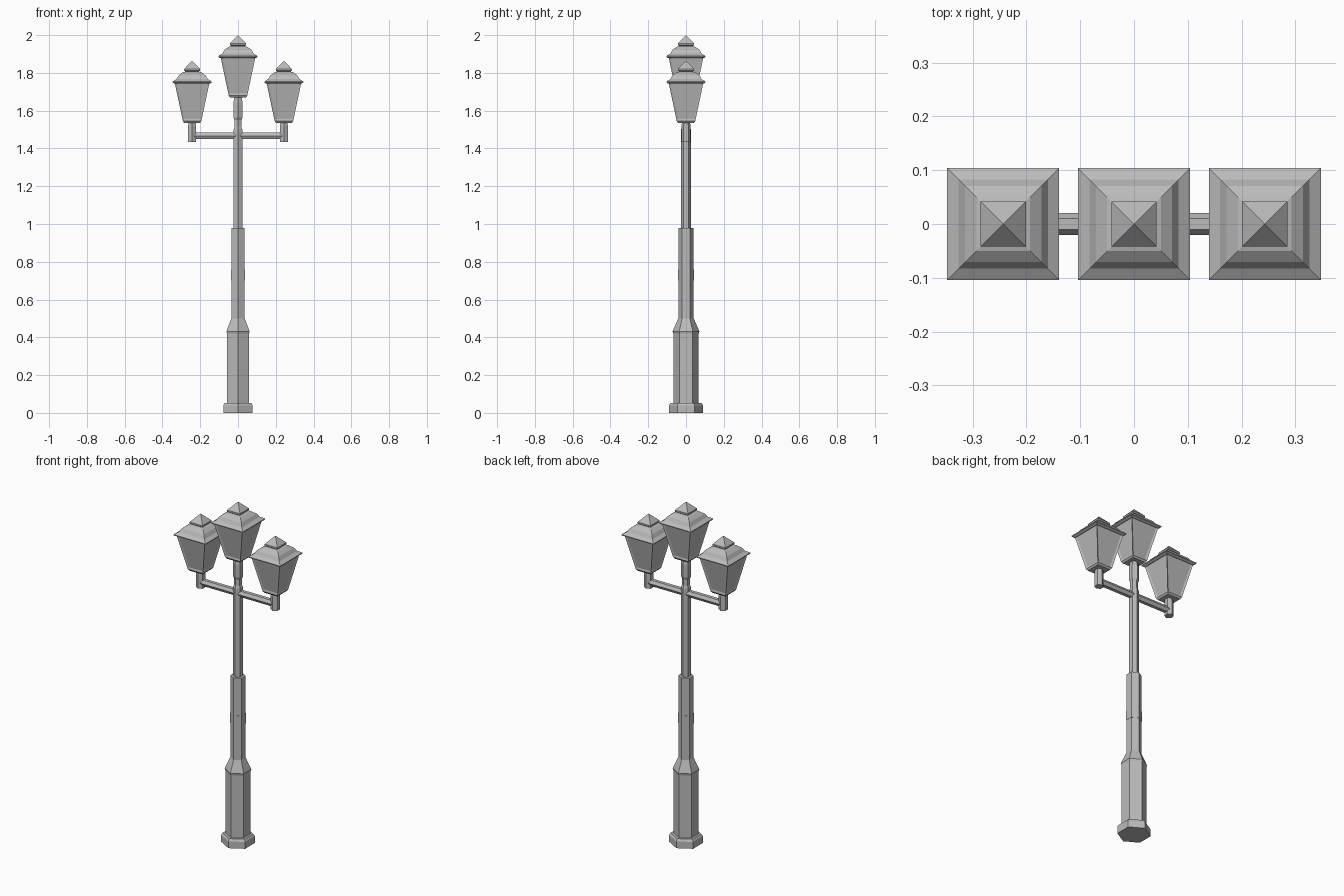
import bpy, bmesh
from math import sin, cos, pi, sqrt
from mathutils import Matrix

if "Cube" in bpy.data.objects:
    bpy.data.objects.remove(bpy.data.objects["Cube"], do_unlink=True)

metal = bpy.data.materials.new("grey_metal")
metal.use_nodes = True
GREY = (0.5, 0.5, 0.5, 1)
metal.diffuse_color = GREY
metal.node_tree.nodes["Principled BSDF"].inputs["Base Color"].default_value = GREY


def loft(name, sides, start, profile, matrix=Matrix(), panel=None):
    """Stack regular polygons of (radius, height); panel = (border, depth) insets the walls."""
    bm = bmesh.new()
    rings = []
    for r, z in profile:
        if r == 0:
            rings.append([bm.verts.new((0, 0, z))])
        else:
            rings.append([bm.verts.new((r * cos(start + 2 * pi * i / sides),
                                        r * sin(start + 2 * pi * i / sides), z))
                          for i in range(sides)])
    for low, high in zip(rings, rings[1:]):
        for i in range(sides):
            j = (i + 1) % sides
            if len(high) == 1:
                bm.faces.new((low[i], low[j], high[0]))
            else:
                bm.faces.new((low[i], low[j], high[j], high[i]))
    bm.faces.new(rings[0][::-1])
    if len(rings[-1]) > 1:
        bm.faces.new(rings[-1])
    bm.normal_update()
    if panel:
        walls = [f for f in bm.faces if abs(f.normal.z) < 0.5]
        bmesh.ops.inset_individual(bm, faces=walls, thickness=panel[0], depth=panel[1])
    bm.transform(matrix)
    mesh = bpy.data.meshes.new(name)
    bm.to_mesh(mesh)
    bm.free()
    mesh.materials.append(metal)
    obj = bpy.data.objects.new(name, mesh)
    bpy.context.collection.objects.link(obj)
    return obj


def hexagon(name, profile, matrix=Matrix()):
    # corners point to the front and back
    return loft(name, 6, pi / 2, profile, matrix)


def square(name, profile, matrix, panel=None):
    # profile gives half widths
    return loft(name, 4, pi / 4, [(h * sqrt(2), z) for h, z in profile], matrix, panel)


def lantern(name, x, z):
    at = Matrix.Translation((x, 0, z))
    square(name + "_floor", [(0.042, 0), (0.049, 0.01)], at)
    square(name + "_body", [(0.049, 0.01), (0.092, 0.213)], at, (0.014, -0.005))
    square(name + "_roof", [(0.093, 0.208), (0.104, 0.214), (0.104, 0.219), (0.083, 0.232),
                            (0.071, 0.252), (0.05, 0.268), (0.034, 0.272)], at)
    square(name + "_finial", [(0.034, 0.271), (0.042, 0.277), (0.042, 0.286), (0, 0.33)], at)


# post
hexagon("plinth", [(0.09, 0), (0.09, 0.04), (0.082, 0.053)])
hexagon("lower_post", [(0.067, 0.05), (0.067, 0.42), (0.071, 0.432), (0.041, 0.5)])
hexagon("middle_post", [(0.041, 0.5), (0.041, 0.98)])
hexagon("post_band", [(0.042, 0.7), (0.042, 0.76)])
hexagon("upper_post", [(0.026, 0.98), (0.026, 1.5), (0.021, 1.515), (0.021, 1.56)])
hexagon("top_socket", [(0.021, 1.55), (0.028, 1.565), (0.028, 1.64), (0.022, 1.672)])
lantern("centre_lantern", 0, 1.67)

# side arms and lanterns
for side, sign in (("left", 1), ("right", -1)):
    hexagon(side + "_arm", [(0.02, 0), (0.02, 0.235)],
            Matrix.Translation((0, 0, 1.467)) @ Matrix.Rotation(sign * pi / 2, 4, "Y"))
    hexagon(side + "_socket", [(0.025, 1.434), (0.025, 1.515), (0.021, 1.54)],
            Matrix.Translation((sign * 0.243, 0, 0)))
    lantern(side + "_lantern", sign * 0.243, 1.535)
